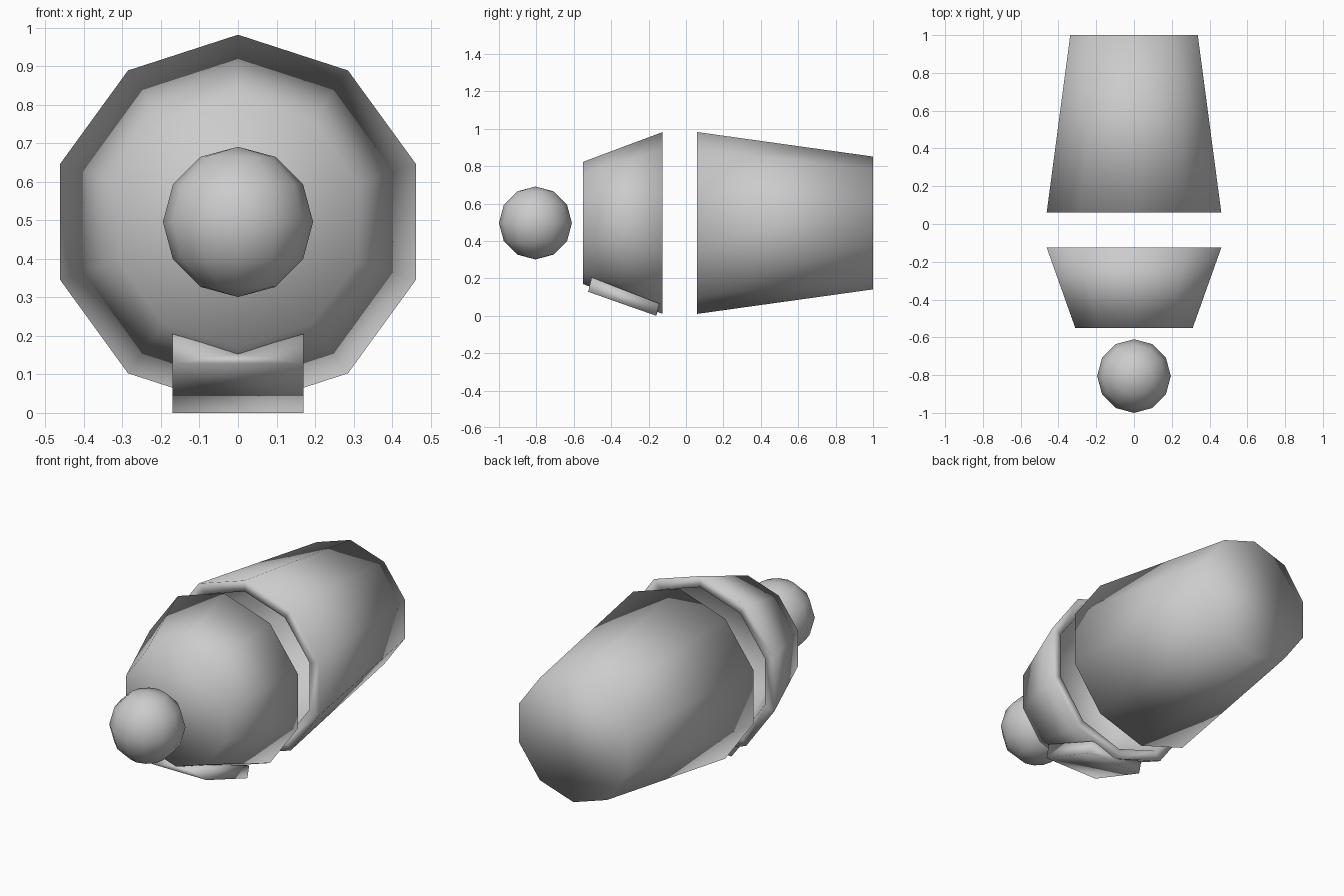
import bpy, bmesh
from math import sin, cos, pi

if "Cube" in bpy.data.objects:
    bpy.data.objects.remove(bpy.data.objects["Cube"])

CZ = 0.496  # height of the long axis


def finish(bm, name, inward):
    bmesh.ops.recalc_face_normals(bm, faces=bm.faces[:])
    if inward:  # the picture shows these shells with faces turned inward
        bmesh.ops.reverse_faces(bm, faces=bm.faces[:])
    for f in bm.faces:
        f.smooth = True
    mesh = bpy.data.meshes.new(name)
    bm.to_mesh(mesh)
    bm.free()
    ob = bpy.data.objects.new(name, mesh)
    bpy.context.collection.objects.link(ob)
    return ob


def loft(name, rings, inward=True):
    """Join successive closed rings of points and cap both ends."""
    bm = bmesh.new()
    rows = [[bm.verts.new(p) for p in ring] for ring in rings]
    n = len(rows[0])
    for a, b in zip(rows, rows[1:]):
        for i in range(n):
            j = (i + 1) % n
            bm.faces.new((a[i], a[j], b[j], b[i]))
    bm.faces.new(rows[0])
    bm.faces.new(rows[-1])
    return finish(bm, name, inward)


def decagon(y, r):
    return [(r * sin(2 * pi * i / 10), y, CZ + r * cos(2 * pi * i / 10))
            for i in range(10)]


# Hollow ten-sided cups, open towards each other: (y, radius) from outer end to inner end
cups = {
    "rear_cup": [(1.0, 0.355), (0.06, 0.486), (0.06, 0.424), (0.94, 0.32)],
    "front_cup": [(-0.55, 0.327), (-0.125, 0.486), (-0.125, 0.424), (-0.49, 0.29)],
}
for name, profile in cups.items():
    loft(name, [decagon(y, r) for y, r in profile])


# Tab under the front cup, with a V-shaped top that follows the cup
def tab_ring(y_low, z_low, y_top, z_side, z_mid):
    w = 0.17
    return [(-w, y_low, z_low), (w, y_low, z_low), (w, y_top, z_side),
            (0, y_top, z_mid), (-w, y_top, z_side)]


loft("lower_tab", [tab_ring(-0.523, 0.128, -0.505, 0.205, 0.155),
                   tab_ring(-0.16, 0.0, -0.143, 0.065, 0.045)])

# Ball in front
bm = bmesh.new()
bmesh.ops.create_uvsphere(bm, u_segments=12, v_segments=6, radius=0.195)
bmesh.ops.translate(bm, verts=bm.verts[:], vec=(0, -0.805, CZ))
finish(bm, "front_ball", False)
